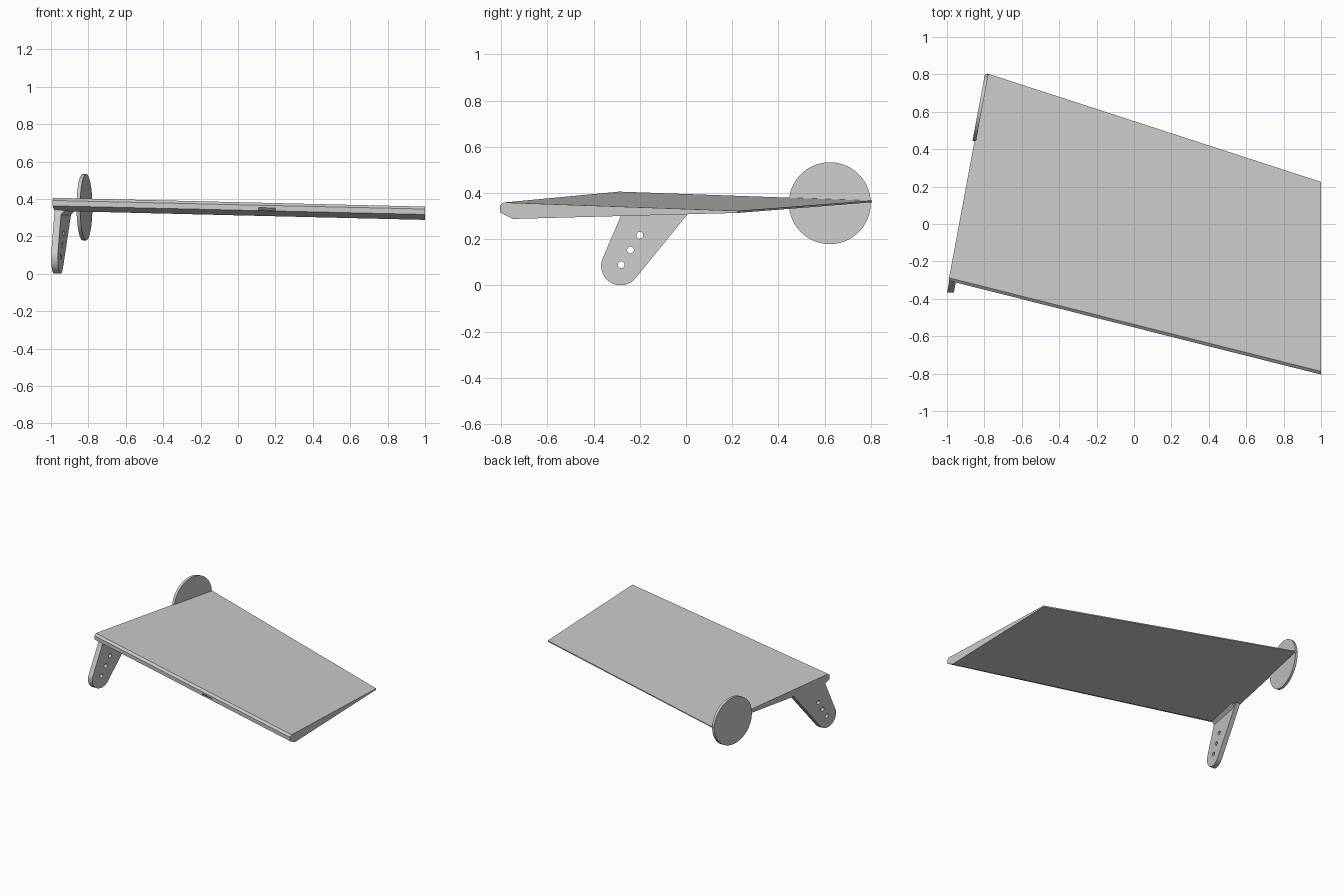
import bpy, bmesh, math
from mathutils import Vector

cube = bpy.data.objects.get("Cube")
if cube:
    bpy.data.objects.remove(cube, do_unlink=True)

grey = bpy.data.materials.new("light grey")
grey.use_nodes = True
colour = (0.6, 0.6, 0.6, 1)
grey.diffuse_color = colour
grey.node_tree.nodes["Principled BSDF"].inputs["Base Color"].default_value = colour


def loft(name, ring_a, ring_b):
    """Solid between two matching outlines."""
    bm = bmesh.new()
    a = [bm.verts.new(p) for p in ring_a]
    b = [bm.verts.new(p) for p in ring_b]
    bm.faces.new(a)
    bm.faces.new(b[::-1])
    n = len(a)
    for i in range(n):
        j = (i + 1) % n
        bm.faces.new((a[j], a[i], b[i], b[j]))
    bmesh.ops.recalc_face_normals(bm, faces=bm.faces[:])
    mesh = bpy.data.meshes.new(name)
    bm.to_mesh(mesh)
    bm.free()
    mesh.materials.append(grey)
    obj = bpy.data.objects.new(name, mesh)
    bpy.context.collection.objects.link(obj)
    return obj


def cut(target, cutter):
    mod = target.modifiers.new("cut", "BOOLEAN")
    mod.operation = "DIFFERENCE"
    mod.solver = "EXACT"
    mod.object = cutter
    cutter.hide_render = True
    cutter.hide_viewport = True
    cutter.display_type = "WIRE"


def root_x(y):
    """Slanted inner end of the panel."""
    return -0.99 + 0.186 * (y + 0.295)


def plate(name, outline, x_out, x_in):
    """Upright plate lying along the slanted end, offset from it in x."""
    return loft(name, [(root_x(y) + x_out, y, z) for y, z in outline],
                [(root_x(y) + x_in, y, z) for y, z in outline])


def circle(y, z, r, start=0, end=360, n=48):
    step = math.radians(end - start) / n
    count = n if end - start == 360 else n + 1
    return [(y + r * math.cos(math.radians(start) + i * step),
             z + r * math.sin(math.radians(start) + i * step)) for i in range(count)]


# Tapered, swept panel with a chamfered leading edge
tip = [(-0.788, 0.359), (-0.805, 0.346), (-0.805, 0.317), (-0.75, 0.288),
       (0.225, 0.314), (0.225, 0.323)]
root = [(-0.288, 0.406), (-0.303, 0.392), (-0.303, 0.363), (-0.25, 0.336),
        (0.805, 0.360), (0.805, 0.367)]
panel = loft("panel", [(root_x(y), y, z) for y, z in root], [(1, y, z) for y, z in tip])


# Small notch with a sloping roof in the leading edge
def notch_ring(x):
    t = (x + 0.99) / 1.99
    y = -0.303 - 0.502 * t
    z = 0.363 - 0.046 * t
    return [(x, y - 0.01, z + 0.027), (x, y - 0.01, z + 0.003), (x, y + 0.012, z + 0.003)]


notch = loft("notch_cutter", notch_ring(0.11), notch_ring(0.2))
cut(panel, notch)

# Round plate at the trailing corner
plate("end_disc", circle(0.622, 0.356, 0.177, n=72), -0.011, 0.008)

# Control arm with a rounded lower end and three holes
arm_outline = [(-0.265, 0.345), (-0.28, 0.305)]
arm_outline += circle(-0.283, 0.085, 0.084, 155, 320, 24)
arm_outline += [(0.008, 0.31), (0.035, 0.345)]
arm = plate("control_arm", arm_outline, 0.004, 0.04)
for i in range(3):
    hole = plate("hole_cutter", circle(-0.28 + 0.04 * i, 0.09 + 0.0635 * i, 0.015, n=24), -0.1, 0.15)
    cut(arm, hole)


# Flared foot joining the arm to the underside
def foot_ring(y):
    x = root_x(y) + 0.035
    return [(x, y, 0.31), (x, y, 0.345), (x + 0.034, y, 0.345)]


loft("arm_foot", foot_ring(-0.27), foot_ring(0.01))
